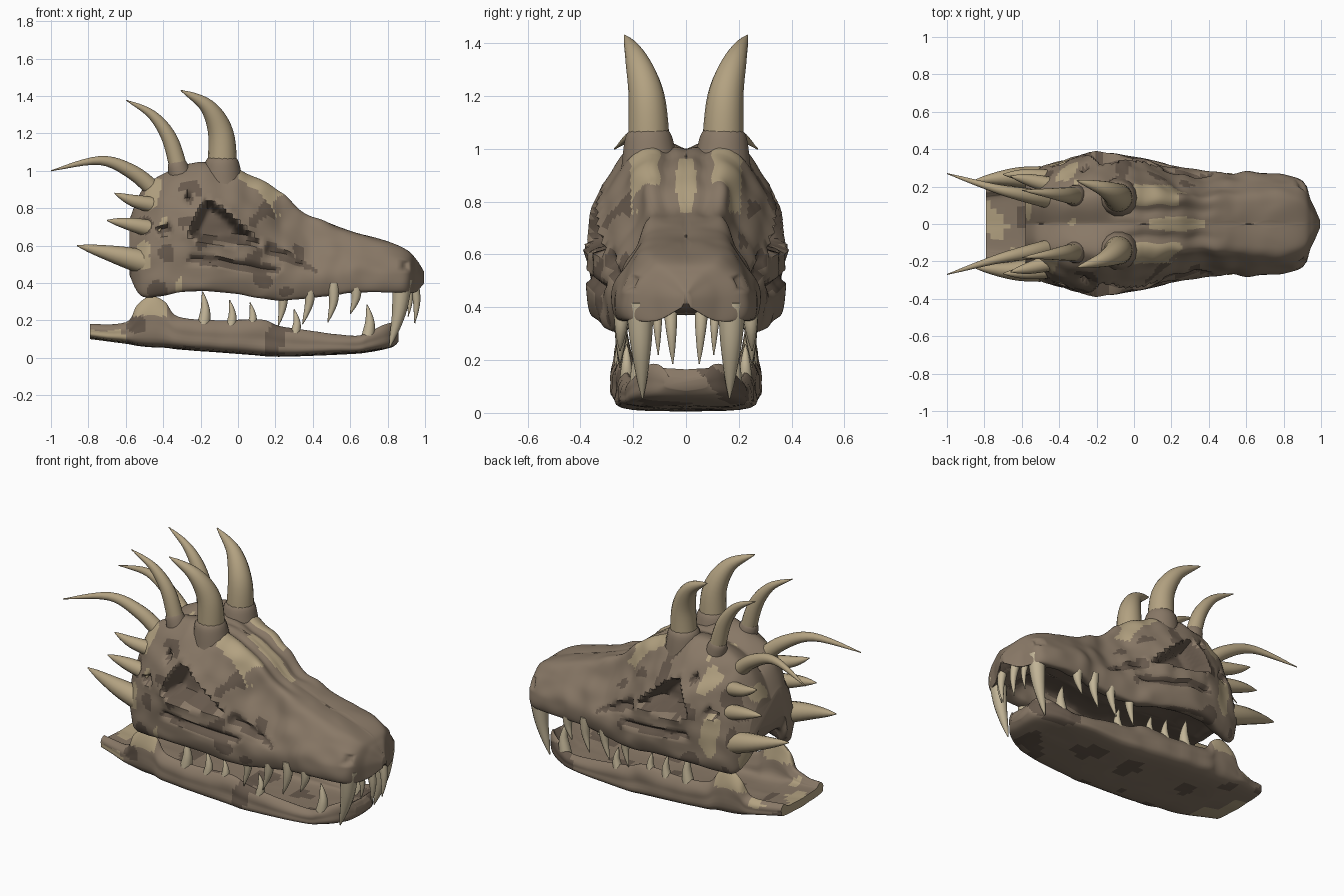
import bpy, bmesh, math
from mathutils import Vector, noise

if "Cube" in bpy.data.objects:
    bpy.data.objects.remove(bpy.data.objects["Cube"])


def material(name, rgb):
    m = bpy.data.materials.new(name)
    m.diffuse_color = (*rgb, 1)
    m.use_nodes = True
    m.node_tree.nodes["Principled BSDF"].inputs["Base Color"].default_value = m.diffuse_color
    return m


BONE = material("bone", (0.25, 0.19, 0.135))
LIGHT = material("pale_bone", (0.45, 0.36, 0.22))
DARK = material("dark_bone", (0.135, 0.10, 0.073))
TOOTH = material("tooth", (0.54, 0.46, 0.31))


def spline(pts, per):
    """Catmull-Rom through tuples of any length."""
    out = []
    n = len(pts)
    for i in range(n - 1):
        q = [pts[max(i - 1, 0)], pts[i], pts[i + 1], pts[min(i + 2, n - 1)]]
        for k in range(per):
            t = k / per
            out.append(tuple(0.5 * (2 * b + (c - a) * t + (2 * a - 5 * b + 4 * c - d) * t * t
                                    + (3 * b - a - 3 * c + d) * t ** 3) for a, b, c, d in zip(*q)))
    out.append(tuple(pts[-1]))
    return out


def clamp(t):
    return min(max(t, 0), 1)


def finish(name, bm, mats):
    bmesh.ops.recalc_face_normals(bm, faces=bm.faces)
    me = bpy.data.meshes.new(name)
    bm.to_mesh(me)
    bm.free()
    for m in mats:
        me.materials.append(m)
    ob = bpy.data.objects.new(name, me)
    bpy.context.collection.objects.link(ob)
    bpy.ops.object.select_all(action='DESELECT')
    ob.select_set(True)
    bpy.context.view_layer.objects.active = ob
    bpy.ops.object.shade_smooth_by_angle(angle=math.radians(50))


def skin(bm, rings):
    vs = [[bm.verts.new(p) for p in r] for r in rings]
    for a, b in zip(vs, vs[1:]):
        for j in range(len(a)):
            k = (j + 1) % len(a)
            bm.faces.new((a[j], a[k], b[k], b[j]))
    bm.faces.new(vs[0])
    bm.faces.new(vs[-1])


def loft(name, halves, colour):
    """Skin half sections (centre top to centre bottom), mirrored in y."""
    bm = bmesh.new()
    skin(bm, [h + [(x, -y, z) for x, y, z in h[-2:0:-1]] for h in halves])
    bmesh.ops.recalc_face_normals(bm, faces=bm.faces)
    for f in bm.faces:
        f.material_index = colour(f.calc_center_median(), f.normal)
    finish(name, bm, [BONE, LIGHT, DARK])


def tubes(name, items, mat, sides=12, taper=lambda t: 1 - t ** 1.8):
    """Tapered tubes (path, base radius), on both sides of the skull."""
    bm = bmesh.new()
    for path, radius in items:
        pts = [Vector(p) for p in spline(path, 6)]
        last = len(pts) - 1
        for s in (1, -1):
            rings = []
            for i, p in enumerate(pts):
                t = (pts[min(i + 1, last)] - pts[max(i - 1, 0)]).normalized()
                u = t.cross(Vector((0, 1, 0))).normalized()
                v = t.cross(u)
                r = max(radius * taper(i / last), .003)
                ring = []
                for k in range(sides):
                    g = math.tau * k / sides
                    q = p + r * (u * math.cos(g) + v * math.sin(g))
                    ring.append((q.x, q.y * s, q.z))
                rings.append(ring)
            skin(bm, rings)
    finish(name, bm, [mat])


# Carved hollows in side view: convex outline, depth, wall width
HOLLOWS = [
    ([(-.27, .66), (-.2, .62), (.13, .605), (-.12, .83), (-.18, .85)], .13, .045),  # eye socket
    ([(-.30, .85), (-.25, .82), (-.23, .86), (-.27, .90)], .05, .025),
    ([(-.45, .69), (-.41, .65), (-.34, .67), (-.37, .73)], .06, .025),
    ([(.13, .56), (.42, .45), (.44, .47), (.16, .63)], .03, .03),                   # cheek groove
    ([(-.30, .51), (.20, .44), (.26, .49), (-.25, .56)], .03, .03),
    ([(.86, .46), (.93, .45), (.92, .52), (.87, .53)], .03, .03),                   # nostril
]


def inside(poly, x, z):
    """Distance inside a convex outline, negative outside."""
    return min(((bx - ax) * (z - az) - (bz - az) * (x - ax)) / math.hypot(bx - ax, bz - az)
               for (ax, az), (bx, bz) in zip(poly, poly[1:] + poly[:1]))


def sculpt(p, outer):
    x, y, z = p
    if y < 1e-4:
        return (x, 0, z)
    y0 = y
    if outer:
        for poly, depth, wall in HOLLOWS:
            d = inside(poly, x, z)
            t = clamp(d / wall)
            y -= depth * t * t * (3 - 2 * t)
            if depth > .1 and d < 0:
                y += .015 * math.exp(-(d / .03) ** 2)
        # furrows beside the forehead ridge
        if z > .62:
            z -= .025 * math.exp(-((y0 - .075) / .03) ** 2) * clamp((x + .15) * 8) * clamp((.5 - x) * 4)
    n = noise.noise(Vector((x * 9, y0 * 9, z * 9))) * .014
    return (x, max(y + n, .003), z + n * .6)


# Upper skull: x, top z, brow ridge y, temple y, cheek y, cheek z, lip z
SKULL = [
    (-.58, .70, .10, .19, .22, .52, .45), (-.52, .84, .12, .23, .29, .52, .35),
    (-.42, .93, .15, .29, .33, .55, .35), (-.30, .98, .16, .32, .36, .55, .365),
    (-.18, 1.0, .17, .33, .375, .55, .37), (0, .99, .16, .30, .355, .52, .355),
    (.12, .945, .16, .25, .33, .50, .33), (.24, .87, .14, .20, .30, .48, .32),
    (.34, .78, .13, .18, .28, .46, .325), (.50, .71, .13, .19, .265, .47, .345),
    (.65, .66, .13, .20, .278, .48, .36), (.88, .585, .13, .19, .24, .45, .355),
    (.95, .53, .06, .09, .12, .44, .36), (.995, .46, .01, .015, .02, .43, .40)]
halves = []
for x, za, yb, yc, yd, zd, ze in spline(SKULL, 11):
    ye = yd * .95
    zp = ze + .015 + .09 * clamp((.85 - x) / .15)
    sec = spline([(0, za), (yb, za + .04 * clamp(.2 - x * 4)), (yc, zd + .61 * (za - zd)), (yd, zd),
                  (ye, ze), (ye * .75, ze + .005), (ye * .55, zp), (0, zp)], 12)
    halves.append([sculpt((x, y, z), k < 48) for k, (y, z) in enumerate(sec)])


def skull_colour(c, n):
    y, r = abs(c.y), noise.noise(c * 7)
    if n.z < -.6 and c.z > .38:
        return 2
    if y > .1 and any(inside(h[0], c.x, c.z) > .004 for h in HOLLOWS[:5]):
        return 2
    if -.15 < c.x < .26 + r * .1 and .10 < y < .21 and c.z > .76:
        return 1
    if .08 < c.x < .38 and y < .045 - abs(c.x - .22) * .15 and c.z > .6:
        return 1
    if c.x < -.3 and r > .25:
        return 1
    return 2 if c.x < .35 and y > .2 and r < -.3 else 0


loft("upper_skull", halves, skull_colour)

# Lower jaw trough: x, rim z, half width, bottom z
JAW = [
    (-.79, .18, .20, .10), (-.60, .19, .25, .075), (-.54, .28, .265, .065), (-.47, .33, .275, .06),
    (-.39, .30, .275, .055), (-.32, .22, .28, .045), (-.12, .20, .28, .03), (.12, .205, .27, .012),
    (.25, .165, .265, .006), (.60, .12, .24, .02), (.70, .14, .215, .03), (.78, .175, .175, .045),
    (.83, .185, .13, .06), (.858, .14, .08, .085)]
halves = []
for x, zt, yw, zb in spline(JAW, 6):
    zf = min(zb + .05 + .05 * clamp((x - .7) / .13), zt - .012)
    sec = spline([(0, zf), (yw * .62, zf + .006), (yw * .74, (zt + zf) / 2), (yw * .85, zt),
                  (yw * .98, zt - (zt - zb) * .2), (yw, (zt + zb) / 2), (yw * .9, zb + .012), (0, zb)], 5)
    row = []
    for y, z in sec:
        e = noise.noise(Vector((x * 9, y * 9, z * 9))) * .01 if y > .01 else 0
        row.append((x, max(y + e, 0), max(z + e * .4, 0)))
    halves.append(row)


def jaw_colour(c, n):
    r = noise.noise(c * 6 + Vector((3, 1, 2)))
    if c.x < -.38 and c.z > .22 and n.z > .1 or c.x < -.6 and r > .1:
        return 1
    return 2 if r < -.3 else 0


loft("lower_jaw", halves, jaw_colour)

# Horns sweeping back from the crown, each with a bony collar
HORNS = {
    "large_horns": ([(-.085, .14, 1.0), (-.092, .15, 1.2), (-.165, .19, 1.345), (-.305, .232, 1.43)], .079),
    "middle_horns": ([(-.31, .15, .98), (-.365, .155, 1.17), (-.46, .165, 1.30), (-.597, .18, 1.377)], .048),
    "rear_horns": ([(-.42, .12, .87), (-.56, .15, .99), (-.74, .19, 1.055), (-1.0, .27, 1.0)], .046)}
collars = []
for name, (path, r) in HORNS.items():
    tubes(name, [(path, r)], LIGHT, 16)
    a, b = Vector(path[0]), Vector(path[1])
    d = (b - a).normalized()
    collars.append(([tuple(a - d * .08), tuple(a), tuple(a + d * .08)], r * 1.45))
tubes("horn_collars", collars, BONE, 14, lambda t: 1 - .25 * t - .25 * t ** 8)

# Side spikes behind the cheek
tubes("cheek_spikes", [
    ([(-.42, .20, .81), (-.56, .235, .84), (-.66, .255, .88)], .045),
    ([(-.42, .24, .68), (-.58, .26, .715), (-.70, .265, .735)], .048),
    ([(-.46, .24, .50), (-.65, .25, .55), (-.86, .23, .60)], .068)], LIGHT)


def tooth(x, y, z, tx, ty, tz, r):
    """Root sunk in the bone, tip curving back."""
    return ([(x, y, z), ((x + tx) / 2 + .015, (y + ty) / 2, (z + tz) / 2), (tx, ty, tz)], r)


tubes("upper_fangs", [tooth(.88, .175, .42, .81, .165, .055, .052)], TOOTH)
tubes("front_teeth", [tooth(.935, .06, .42, .945, .05, .185, .028),
                      tooth(.90, .11, .42, .91, .105, .22, .022)], TOOTH, 10)
tubes("upper_side_teeth", [tooth(x, .243, .40, tx, .25, tz, .032) for x, tx, tz in
      ((.63, .60, .235), (.51, .48, .19), (.385, .345, .18), (.235, .215, .17))], TOOTH, 10)
tubes("lower_teeth", [tooth(x, y, z, x, y, tz, r) for x, y, z, tz, r in
      ((-.19, .24, .15, .355, .036), (-.045, .238, .14, .31, .03), (.065, .232, .14, .295, .028),
       (.30, .225, .11, .26, .028), (.69, .18, .09, .285, .036))], TOOTH, 10)
